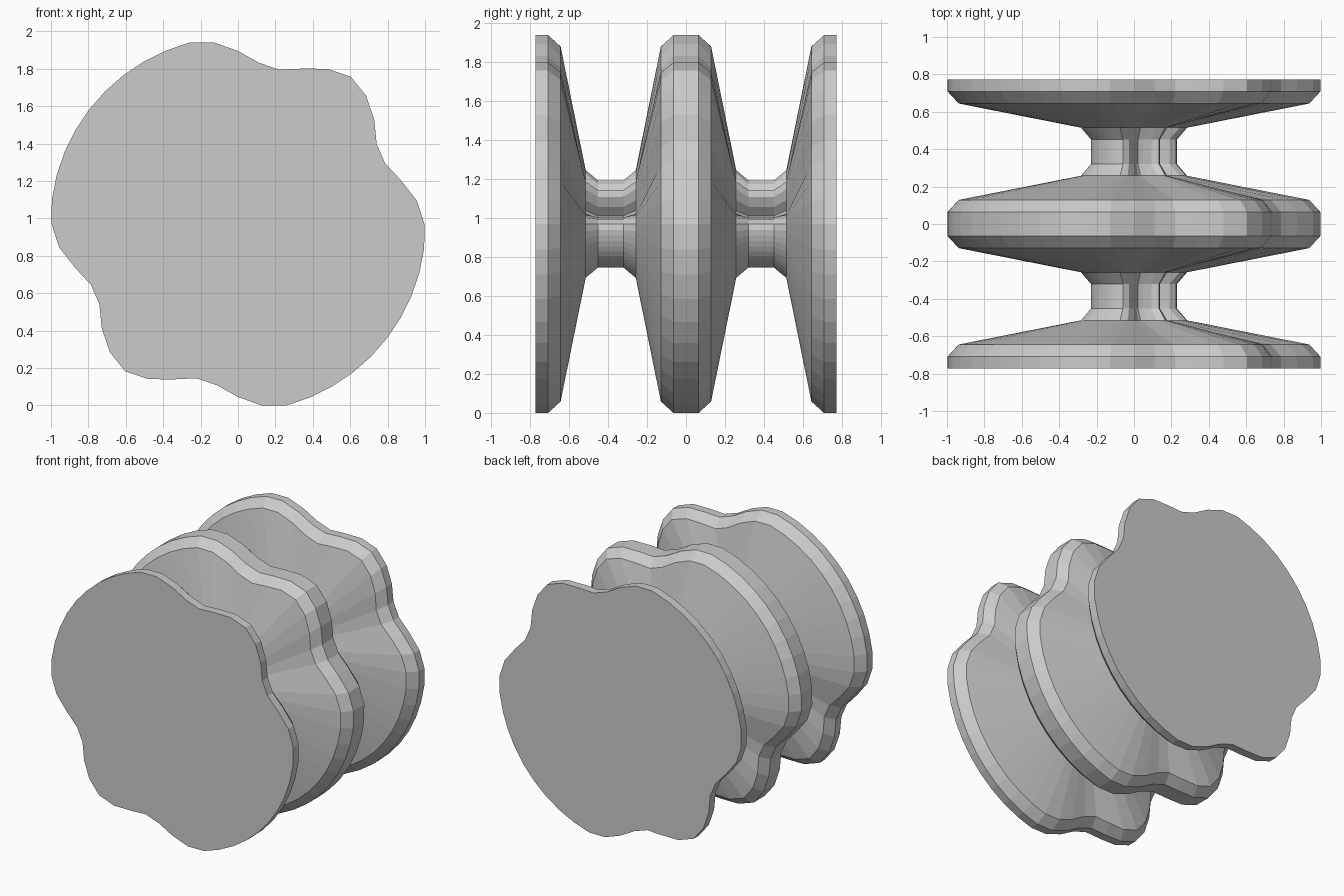
import bpy, bmesh, math

if "Cube" in bpy.data.objects:
    bpy.data.objects.remove(bpy.data.objects["Cube"])

CENTRE_Z = 0.97
STEP = math.radians(7.5)

# Outer radius every 7.5 degrees over half a turn; the other half repeats it
half = [0.997, 0.964, 0.902, 0.851, 0.856, 0.918, 0.969, 0.992, 0.958,
        0.899, 0.854, 0.869, 0.925, 0.979] + [1.004] * 10
radii = half + half

# Groove profile (y, radial inset) from the middle disc out to the end disc
side = [(0.064, 0), (0.129, 0.06), (0.258, 0.718), (0.322, 0.773),
        (0.451, 0.773), (0.515, 0.718), (0.644, 0.06), (0.709, 0), (0.773, 0)]
profile = [(-y, d) for y, d in reversed(side)] + side

# Lobed spool: one ring of vertices per profile point
bm = bmesh.new()
rings = []
for y, inset in profile:
    rings.append([bm.verts.new(((r - inset) * math.cos(i * STEP), y,
                                CENTRE_Z + (r - inset) * math.sin(i * STEP)))
                  for i, r in enumerate(radii)])

# Skin between rings, then flat end caps
n = len(radii)
for a, b in zip(rings, rings[1:]):
    for i in range(n):
        j = (i + 1) % n
        bm.faces.new((a[i], a[j], b[j], b[i]))
bm.faces.new(rings[0])
bm.faces.new(rings[-1])
bmesh.ops.recalc_face_normals(bm, faces=bm.faces)

mesh = bpy.data.meshes.new("lobed_spool")
bm.to_mesh(mesh)
bm.free()
spool = bpy.data.objects.new("lobed_spool", mesh)
bpy.context.collection.objects.link(spool)
